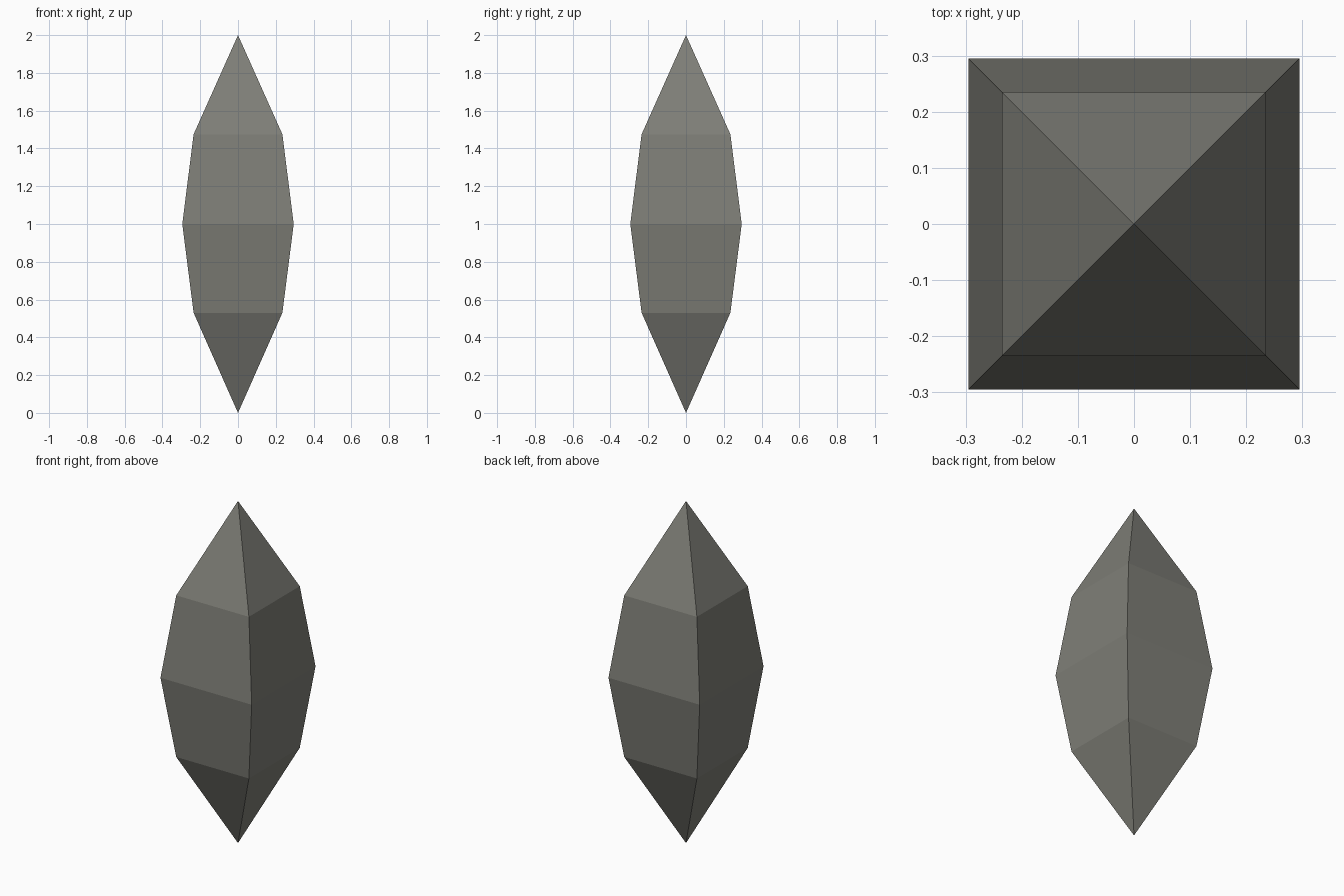
import bpy, bmesh

if "Cube" in bpy.data.objects:
    bpy.data.objects.remove(bpy.data.objects["Cube"])

# Half-width of the square section at each height
profile = [(0.53, 0.235), (1.0, 0.295), (1.475, 0.235)]
corners = [(-1, -1), (1, -1), (1, 1), (-1, 1)]

stone = bpy.data.materials.new("grey stone")
stone.diffuse_color = (0.21, 0.21, 0.185, 1)
stone.use_nodes = True
stone.node_tree.nodes["Principled BSDF"].inputs["Base Color"].default_value = stone.diffuse_color

bm = bmesh.new()
bottom = bm.verts.new((0, 0, 0))
top = bm.verts.new((0, 0, 2))
rings = [[bm.verts.new((sx * r, sy * r, z)) for sx, sy in corners] for z, r in profile]

for i in range(4):
    j = (i + 1) % 4
    # Pointed ends
    bm.faces.new((bottom, rings[0][j], rings[0][i]))
    bm.faces.new((rings[-1][i], rings[-1][j], top))
    # Side bands
    for low, high in zip(rings, rings[1:]):
        bm.faces.new((low[i], low[j], high[j], high[i]))

bmesh.ops.recalc_face_normals(bm, faces=bm.faces)
mesh = bpy.data.meshes.new("crystal")
bm.to_mesh(mesh)
bm.free()
mesh.materials.append(stone)
bpy.context.collection.objects.link(bpy.data.objects.new("crystal", mesh))
